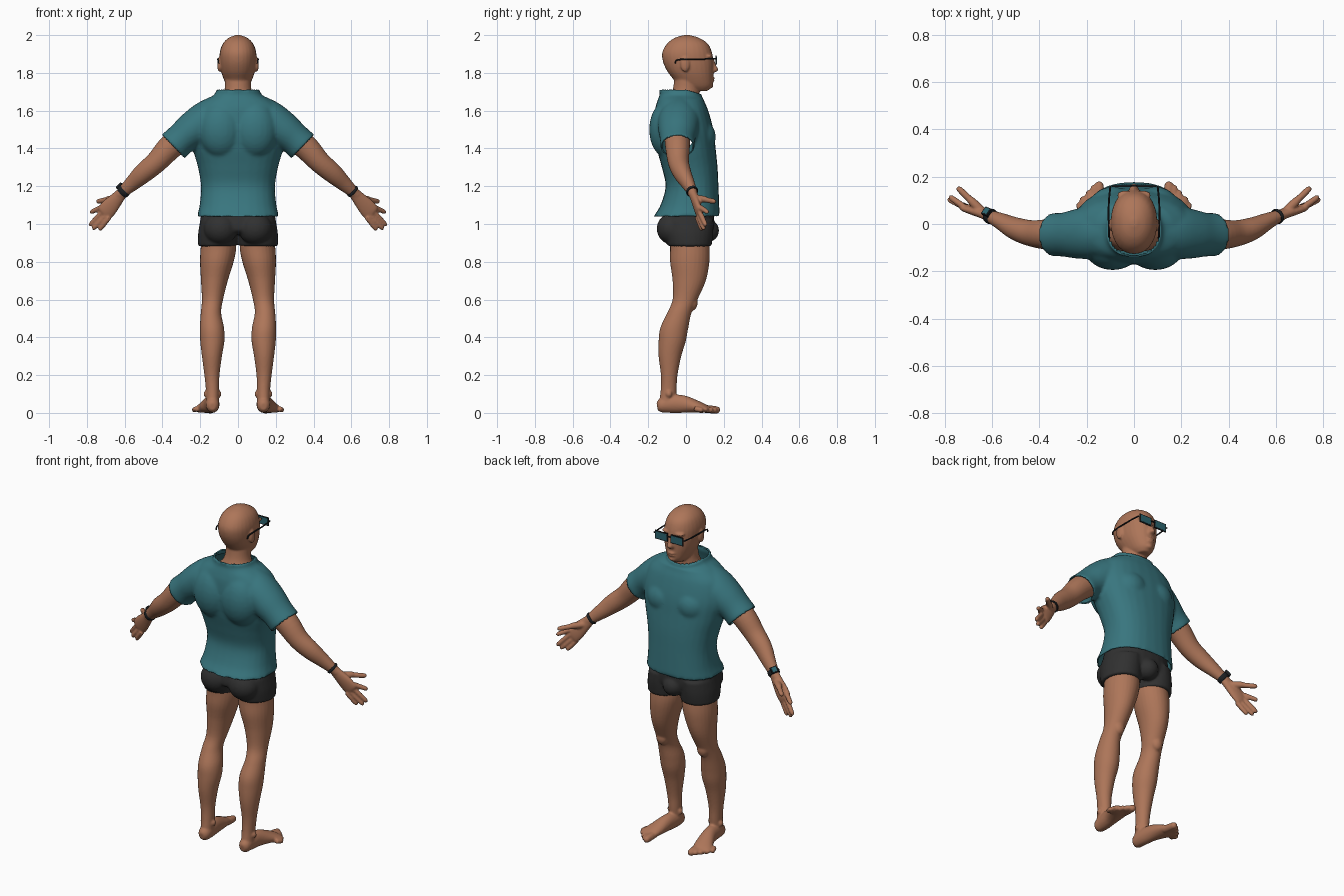
import bpy, bmesh, math
from mathutils import Vector, Matrix

if "Cube" in bpy.data.objects:
    bpy.data.objects.remove(bpy.data.objects["Cube"])

X, Y, Z = Vector((1, 0, 0)), Vector((0, 1, 0)), Vector((0, 0, 1))


def material(name, rgb):
    m = bpy.data.materials.new(name)
    m.use_nodes = True
    m.diffuse_color = (*rgb, 1)
    m.node_tree.nodes["Principled BSDF"].inputs["Base Color"].default_value = (*rgb, 1)
    return m


skin = material("warm skin", (0.42, 0.18, 0.10))
teal = material("teal cloth", (0.04, 0.18, 0.21))
black = material("black cloth", (0.03, 0.03, 0.03))
dark = material("dark plastic", (0.012, 0.014, 0.016))
glass = material("tinted glass", (0.025, 0.13, 0.16))


def spline(rows, steps=5):
    """Smooth curve through rows of position and radii."""
    out = []
    for i in range(len(rows) - 1):
        p0, p1 = rows[max(i - 1, 0)], rows[i]
        p2, p3 = rows[i + 1], rows[min(i + 2, len(rows) - 1)]
        for k in range(steps):
            t = k / steps
            out.append([b + t * (c - a) / 2 + t * t * (2 * a - 5 * b + 4 * c - d) / 2
                        + t ** 3 * (3 * b - a - 3 * c + d) / 2
                        for a, b, c, d in zip(p0, p1, p2, p3)])
    return out + [list(rows[-1])]


def loft(bm, rows, up=Y, flat=False, power=2.0, s=1, n=28):
    """Closed tube through rows (x, y, z, radius a, radius b)."""
    pts = spline(rows)
    rings = []
    for i, p in enumerate(pts):
        c = Vector(p[:3])
        tan = Z if flat else Vector(pts[min(i + 1, len(pts) - 1)][:3]) - Vector(pts[max(i - 1, 0)][:3])
        side = up.cross(tan).normalized()
        over = tan.cross(side).normalized()
        ring = []
        for k in range(n):
            a = math.tau * k / n
            u, v = math.cos(a), math.sin(a)
            u = math.copysign(abs(u) ** (2 / power), u) * max(p[3], .002)
            v = math.copysign(abs(v) ** (2 / power), v) * max(p[4], .002)
            q = c + side * u + over * v
            ring.append(bm.verts.new((q.x * s, q.y, q.z)))
        rings.append(ring)
    for r0, r1 in zip(rings, rings[1:]):
        for k in range(n):
            bm.faces.new((r0[k], r0[(k + 1) % n], r1[(k + 1) % n], r1[k]))
    bm.faces.new(rings[0][::-1])
    bm.faces.new(rings[-1])


def ball(bm, c, r):
    bmesh.ops.create_uvsphere(bm, u_segments=24, v_segments=16, radius=1,
                              matrix=Matrix.Translation(c) @ Matrix.Diagonal((*r, 1)))


def digit(bm, a, b, r, s):
    a, b = Vector(a), Vector(b)
    loft(bm, [(*a.lerp(b, t), r * k, r * k) for t, k in ((0, 1), (.5, 1), (.88, .85), (1, .35))],
         up=Z, s=s, n=14)


def finish(name, bm, mat, voxel=0, smooth=2):
    """Turn a bmesh into an object, fusing its pieces if a voxel size is given."""
    bmesh.ops.recalc_face_normals(bm, faces=bm.faces)
    me = bpy.data.meshes.new(name)
    bm.to_mesh(me)
    bm.free()
    ob = bpy.data.objects.new(name, me)
    bpy.context.collection.objects.link(ob)
    me.materials.append(mat)
    if voxel:
        bpy.context.view_layer.objects.active = ob
        r = ob.modifiers.new("fuse", 'REMESH')
        r.mode, r.voxel_size, r.use_smooth_shade = 'VOXEL', voxel, True
        m = ob.modifiers.new("soften", 'SMOOTH')
        m.factor, m.iterations = .5, smooth
        for mod in ("fuse", "soften"):
            bpy.ops.object.modifier_apply(modifier=mod)
    return ob


def stack(bm, rows, power=2.0):
    """Horizontal rings given as (z, half width, back y, front y)."""
    loft(bm, [(0, (b + f) / 2, z, w, (f - b) / 2) for z, w, b, f in rows], flat=True, power=power)


# Body: head, neck, arms, hands, legs and feet
bm = bmesh.new()
stack(bm, [(1.705, .035, .03, .115), (1.73, .058, -.04, .138), (1.77, .077, -.07, .143),
           (1.81, .09, -.1, .145), (1.86, .097, -.122, .145), (1.91, .096, -.125, .137),
           (1.955, .08, -.1, .115), (1.985, .05, -.06, .07), (2.0, .012, -.01, .02)], 2.15)
stack(bm, [(1.53, .16, -.12, .06), (1.62, .13, -.11, .06), (1.67, .085, -.085, .07),
           (1.72, .07, -.068, .07), (1.8, .07, -.06, .07)])
loft(bm, [(0, .137, 1.875, .009, .01), (0, .145, 1.84, .013, .015),
          (0, .15, 1.815, .019, .021), (0, .143, 1.803, .014, .012)], flat=True, n=16)
ball(bm, (0, .137, 1.772), (.027, .016, .007))
ball(bm, (0, .136, 1.758), (.024, .015, .007))
ball(bm, (0, .125, 1.733), (.025, .02, .016))
for s in (1, -1):
    ball(bm, (s * .035, .122, 1.888), (.038, .02, .01))
    ball(bm, (s * .099, -.005, 1.845), (.011, .024, .04))
    # arm and hand
    loft(bm, [(.2, -.05, 1.53, .07, .07), (.345, -.045, 1.42, .068, .066), (.43, -.04, 1.33, .058, .056),
              (.5, -.02, 1.27, .053, .048), (.56, .01, 1.215, .041, .036),
              (.615, .035, 1.165, .029, .025), (.63, .04, 1.15, .028, .023)], s=s)
    loft(bm, [(.6, .03, 1.18, .026, .022), (.64, .046, 1.135, .036, .022), (.68, .06, 1.09, .046, .02),
              (.705, .068, 1.06, .045, .016), (.715, .072, 1.05, .036, .01)], s=s)
    for a, b in (((.722, .074, 1.09), (.782, .117, 1.06)), ((.718, .072, 1.065), (.787, .106, .99)),
                 ((.7, .067, 1.045), (.77, .096, .97)), ((.682, .06, 1.035), (.735, .085, .967))):
        digit(bm, a, b, .0135, s)
    digit(bm, (.64, .05, 1.135), (.7, .11, 1.13), .019, s)
    digit(bm, (.685, .095, 1.13), (.748, .156, 1.118), .0145, s)
    # leg
    loft(bm, [(.1, .01, .98, .085, .1), (.103, .02, .88, .094, .104), (.112, .02, .8, .089, .104),
              (.125, .017, .7, .071, .088), (.135, -.005, .6, .056, .066), (.143, -.035, .53, .054, .064),
              (.138, -.062, .45, .064, .074), (.136, -.073, .38, .064, .072), (.138, -.085, .3, .053, .06),
              (.138, -.089, .2, .04, .044), (.135, -.092, .12, .035, .042),
              (.135, -.1, .04, .034, .045)], flat=True, s=s)
    ball(bm, (s * .136, .03, .585), (.035, .032, .045))
    for x in (.1, .17):
        ball(bm, (s * x, -.09, .1), (.012, .016, .018))
    # foot and toes
    loft(bm, [(.135, -.153, .035, .015, .02), (.135, -.135, .038, .032, .036), (.135, -.09, .047, .037, .047),
              (.143, -.02, .047, .039, .047), (.16, .05, .034, .049, .034), (.178, .1, .022, .055, .022),
              (.186, .125, .016, .046, .012)], up=Z, s=s)
    for k in range(5):
        t = k / 4
        tip = (.148 + .088 * t, .18 - .09 * t ** 1.3, .014)
        digit(bm, (.145 + .075 * t, .09 - .045 * t, .022), tip, .021 - .007 * t ** .5, s)
finish("body", bm, skin, .006, 2)

# Shirt: torso, shoulder blades, chest and sleeves
bm = bmesh.new()
stack(bm, [(1.04, .218, -.172, .178), (1.1, .203, -.135, .176), (1.2, .196, -.108, .172),
           (1.3, .212, -.128, .167), (1.4, .24, -.155, .157), (1.5, .255, -.17, .145),
           (1.6, .235, -.165, .118), (1.65, .185, -.152, .097), (1.685, .125, -.14, .088),
           (1.712, .118, -.142, .086)], 2.35)
sleeve_end, sleeve_dir = Vector((.345, -.045, 1.408)), Vector((.72, 0, -.69)).normalized()
for s in (1, -1):
    ball(bm, (s * .09, -.1, 1.5), (.12, .095, .15))
    ball(bm, (s * .09, .06, 1.46), (.105, .098, .1))
    loft(bm, [(.1, -.035, 1.585, .1, .09), (.17, -.037, 1.55, .1, .11), (.24, -.042, 1.498, .096, .105),
              (.3, -.045, 1.45, .086, .093), (*sleeve_end, .088, .092)], s=s)
shirt = finish("shirt", bm, teal, .01, 4)

# Open the hem, the collar and the sleeves
bm = bmesh.new()
bm.from_mesh(shirt.data)
bm.normal_update()
caps = []
for f in bm.faces:
    c, nrm = f.calc_center_median(), f.normal
    p = Vector((abs(c.x), c.y, c.z))
    out = Vector((math.copysign(1, c.x) * nrm.x, nrm.y, nrm.z)).dot(sleeve_dir)
    hem = nrm.z < -.8 and c.z < 1.07
    collar = nrm.z > .75 and c.z > 1.67 and (c.x / .11) ** 2 + ((c.y + .028) / .108) ** 2 < 1
    cuff = out > .8 and abs((p - sleeve_end).dot(sleeve_dir)) < .02 and p.x > .27
    if hem or collar or cuff:
        caps.append(f)
bmesh.ops.delete(bm, geom=caps, context='FACES')
# drop the collar a little at the throat
for v in bm.verts:
    if v.co.z > 1.66 and v.co.y > 0:
        v.co.z -= .3 * v.co.y * min(1, (v.co.z - 1.66) / .04)
bm.to_mesh(shirt.data)
bm.free()
thick = shirt.modifiers.new("cloth", 'SOLIDIFY')
thick.thickness, thick.offset = .007, -1

# Shorts
bm = bmesh.new()
stack(bm, [(.945, .14, -.09, .11), (.97, .198, -.13, .145), (1.05, .196, -.118, .148),
           (1.13, .18, -.095, .14)], 2.2)
ball(bm, (0, .115, .965), (.06, .06, .06))
for s in (1, -1):
    ball(bm, (s * .092, -.07, .975), (.09, .085, .085))
    loft(bm, [(.1, .015, 1.02, .1, .13), (.107, .016, .95, .104, .128),
              (.109, .02, .882, .103, .115)], flat=True, s=s)
finish("shorts", bm, black, .008, 3)


def plate(name, c, size, mat, rot=None):
    bm = bmesh.new()
    bmesh.ops.create_cube(bm, size=1, matrix=Matrix.Translation(c) @ (rot or Matrix()) @ Matrix.Diagonal((*size, 1)))
    return finish(name, bm, mat)


# Glasses
for s, side in ((1, "left"), (-1, "right")):
    plate(side + "_rim", (s * .052, .16, 1.867), (.082, .005, .05), dark)
    plate(side + "_lens", (s * .052, .16, 1.867), (.072, .008, .04), glass)
    bm = bmesh.new()
    loft(bm, [(.103, -.058, 1.85, .004, .004), (.106, -.04, 1.87, .004, .004),
              (.107, .08, 1.873, .004, .004), (.1, .16, 1.875, .004, .004)], up=Z, s=s, n=8)
    finish(side + "_temple", bm, dark)
plate("bridge", (0, .162, 1.875), (.03, .006, .006), dark)

# Wristbands: a thin bracelet on one wrist, a watch on the other
for name, s, w in (("bracelet", 1, .008), ("watch_strap", -1, .014)):
    axis = Vector((s * .69, .28, -.65)).normalized()
    wrist = Vector((s * .606, .032, 1.173))
    bm = bmesh.new()
    loft(bm, [(*(wrist + axis * w * t), .036 - .003 * abs(t), .033 - .003 * abs(t)) for t in (-1, 0, 1)])
    strap = finish(name, bm, dark)
    for p in strap.data.polygons:
        p.use_smooth = len(p.vertices) == 4

face_dir = Vector((-.45, .5, .6))
face_dir = (face_dir - axis * face_dir.dot(axis)).normalized()
turn = Matrix((axis, face_dir.cross(axis), face_dir)).transposed().to_4x4()
plate("watch_case", wrist + face_dir * .036, (.036, .036, .014), dark, turn)
plate("watch_face", wrist + face_dir * .043, (.026, .026, .004), glass, turn)
